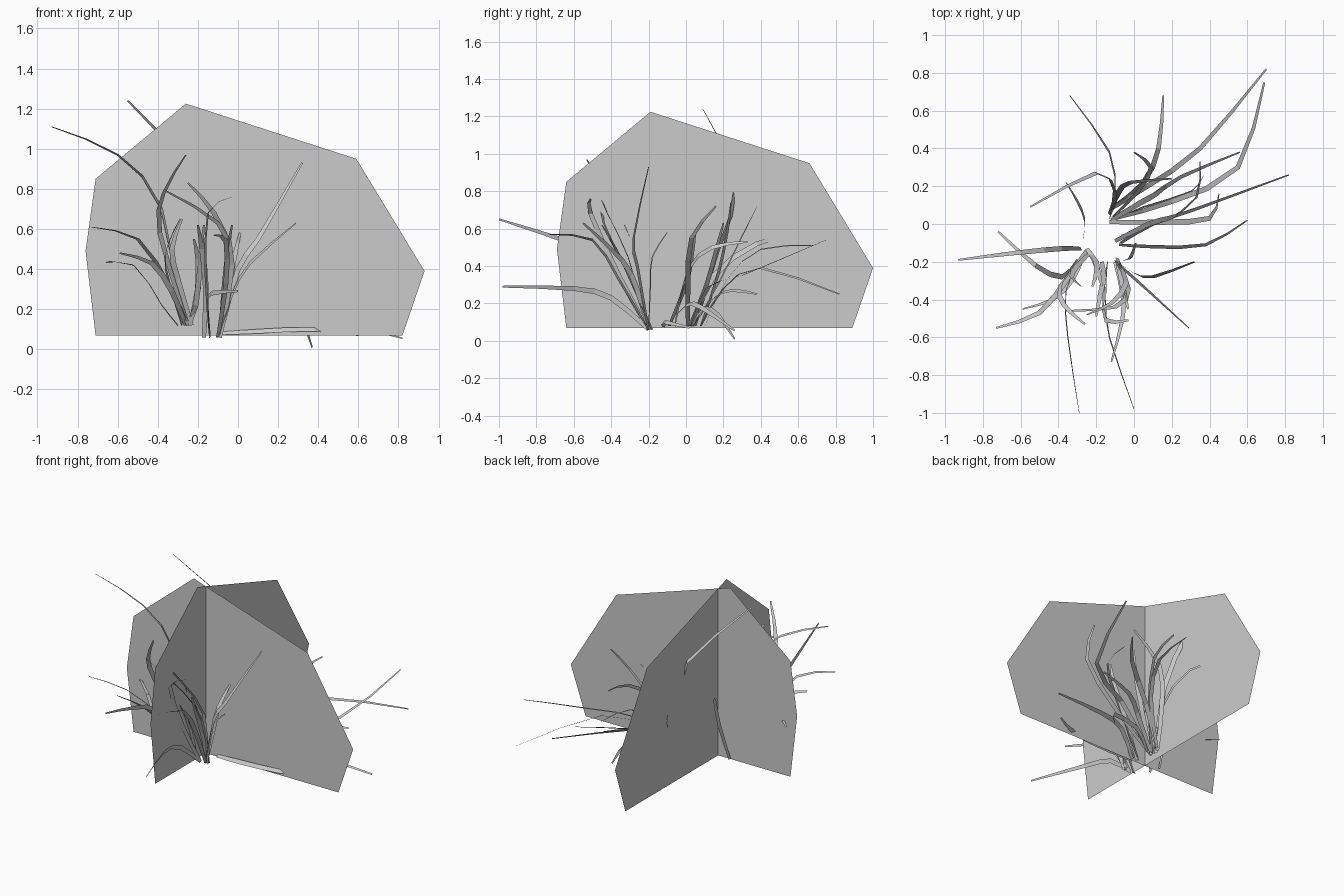
import bpy, math
from mathutils import Vector

CX, CY = -0.17, -0.10      # where the two cards cross


def make_mesh(name, verts, faces):
    me = bpy.data.meshes.new(name)
    me.from_pydata([tuple(v) for v in verts], [], faces)
    me.update()
    ob = bpy.data.objects.new(name, me)
    bpy.context.collection.objects.link(ob)
    return ob


# Two crossed upright foliage cards, same outline turned a quarter turn
outline = [(-0.54, 0.07), (0.99, 0.07), (1.10, 0.39), (0.76, 0.95),
           (-0.09, 1.225), (-0.54, 0.85), (-0.59, 0.49)]
for name, turn in (("foliage_card_wide", 0), ("foliage_card_deep", math.pi / 2)):
    c, s = math.cos(turn), math.sin(turn)
    make_mesh(name, [(CX + c * u, CY + s * u, z) for u, z in outline],
              [list(range(len(outline)))])


def spline(p, steps=2):
    """Catmull-Rom path through the points."""
    q = [2 * p[0] - p[1]] + p + [2 * p[-1] - p[-2]]
    out = []
    for i in range(1, len(q) - 2):
        a, b, c, d = q[i - 1:i + 3]
        for k in range(steps):
            t = k / steps
            out.append(0.5 * (2 * b + (c - a) * t + (2 * a - 5 * b + 4 * c - d) * t * t
                              + (3 * b - a - 3 * c + d) * t ** 3))
    return out + [p[-1]]


def tuft(name, root_z, blades):
    """Each blade: roll in degrees, then root xy, two bends and the tip."""
    verts, faces = [], []
    for roll, root, *rest in blades:
        pts = spline([Vector((*root, root_z))] + [Vector(r) for r in rest])
        head = pts[-1] - pts[0]
        flat = Vector((-head.y, head.x, 0)).normalized()
        n = len(pts) - 1
        base = len(verts)
        for i, p in enumerate(pts):
            tan = (pts[min(i + 1, n)] - pts[max(i - 1, 0)]).normalized()
            side = (flat - tan * flat.dot(tan)).normalized()
            r = math.radians(roll)
            side = side * math.cos(r) + tan.cross(side) * math.sin(r)
            t = i / n
            w = 0.010 + 0.007 * math.sin(math.pi * t) - 0.005 * t
            verts += [p - side * w, p + side * w]
        faces += [(base + 2 * i, base + 2 * i + 1, base + 2 * i + 3, base + 2 * i + 2)
                  for i in range(n)]
    make_mesh(name, verts, faces)


# Blades leaning to the back
tuft("back_blades", 0.08, [
    (70, (-.13, .03), (-.10, .15, .35), (-.13, .38, .52), (-.34, .68, .60)),
    (20, (-.12, .08), (.07, .20, .28), (.35, .40, .39), (.70, .82, .25)),
    (20, (-.10, .10), (.05, .22, .33), (.13, .40, .49), (.155, .68, .51)),
    (30, (-.11, .04), (.02, .17, .30), (.09, .30, .56), (.0, .38, .72)),
    (60, (-.13, .05), (-.10, .17, .48), (-.20, .27, .85), (-.55, .09, 1.24)),
    (70, (-.27, -.08), (-.26, .02, .35), (-.30, .12, .55), (-.36, .22, .62)),
    (30, (-.12, .08), (-.08, .17, .35), (-.02, .22, .58), (.20, .24, .74)),
])

# Blades leaning to the right
tuft("right_blades", 0.08, [
    (0, (-.13, .01), (.15, .01, .30), (.40, .03, .55), (.45, .16, .72)),
    (10, (-.10, .03), (.20, .12, .29), (.55, .30, .35), (.69, .75, .54)),
    (50, (-.07, -.10), (.10, .00, .19), (.33, .08, .18), (.82, .26, .055)),
    (50, (-.08, -.11), (.10, -.12, .09), (.38, -.11, .10), (.60, .02, .07)),
    (10, (-.10, -.09), (.08, .00, .30), (.18, .03, .45), (.23, .05, .57)),
    (0, (-.12, .02), (.03, .11, .30), (.12, .16, .48), (.17, .20, .63)),
    (70, (-.08, -.06), (.15, .01, .38), (.33, .14, .50), (.35, .33, .53)),
    (70, (-.08, .03), (.05, .09, .17), (.30, .17, .14), (.37, .26, .01)),
    (40, (-.10, .04), (.10, .15, .23), (.25, .25, .27), (.56, .38, .25)),
])

# Blades leaning to the front
tuft("front_blades", 0.06, [
    (60, (-.10, -.20), (-.05, -.19, .30), (-.02, -.18, .45), (.01, -.10, .58)),
    (60, (-.09, -.20), (.0, -.26, .40), (.10, -.28, .55), (.32, -.20, .93)),
    (60, (-.10, -.20), (-.03, -.26, .27), (.06, -.34, .43), (.29, -.55, .63)),
    (20, (-.09, -.19), (-.07, -.28, .30), (-.05, -.38, .50), (-.03, -.45, .62)),
    (30, (-.10, -.20), (-.06, -.36, .33), (-.06, -.50, .54), (-.12, -.73, .57)),
    (50, (-.14, -.20), (-.16, -.36, .35), (-.15, -.51, .68), (-.03, -.51, .76)),
    (75, (-.14, -.20), (-.15, -.40, .23), (-.13, -.60, .28), (.0, -.98, .29)),
    (20, (-.09, -.18), (-.03, -.34, .42), (-.10, -.44, .63), (-.36, -.46, .79)),
    (10, (-.17, -.20), (-.16, -.28, .30), (-.18, -.38, .50), (-.20, -.49, .62)),
    (20, (-.09, -.20), (-.04, -.31, .45), (-.12, -.42, .68), (-.25, -.48, .83)),
])

# Blades leaning to the left
tuft("left_blades", 0.12, [
    (10, (-.25, -.14), (-.34, -.27, .31), (-.50, -.47, .55), (-.73, -.55, .61)),
    (10, (-.30, -.19), (-.38, -.28, .22), (-.52, -.22, .42), (-.72, -.04, .43)),
    (20, (-.28, -.13), (-.38, -.13, .70), (-.60, -.15, .97), (-.93, -.19, 1.11)),
    (80, (-.28, -.18), (-.36, -.35, .40), (-.35, -.60, .52), (-.29, -1.0, .65)),
    (40, (-.26, -.15), (-.33, -.30, .29), (-.43, -.40, .43), (-.59, -.45, .48)),
    (40, (-.25, -.16), (-.39, -.32, .58), (-.37, -.43, .78), (-.26, -.53, .97)),
    (0, (-.23, -.15), (-.30, -.22, .35), (-.33, -.28, .50), (-.28, -.33, .65)),
    (0, (-.24, -.15), (-.20, -.20, .30), (-.20, -.26, .45), (-.22, -.33, .55)),
    (0, (-.25, -.13), (-.21, -.19, .22), (-.19, -.25, .42), (-.17, -.33, .62)),
])
